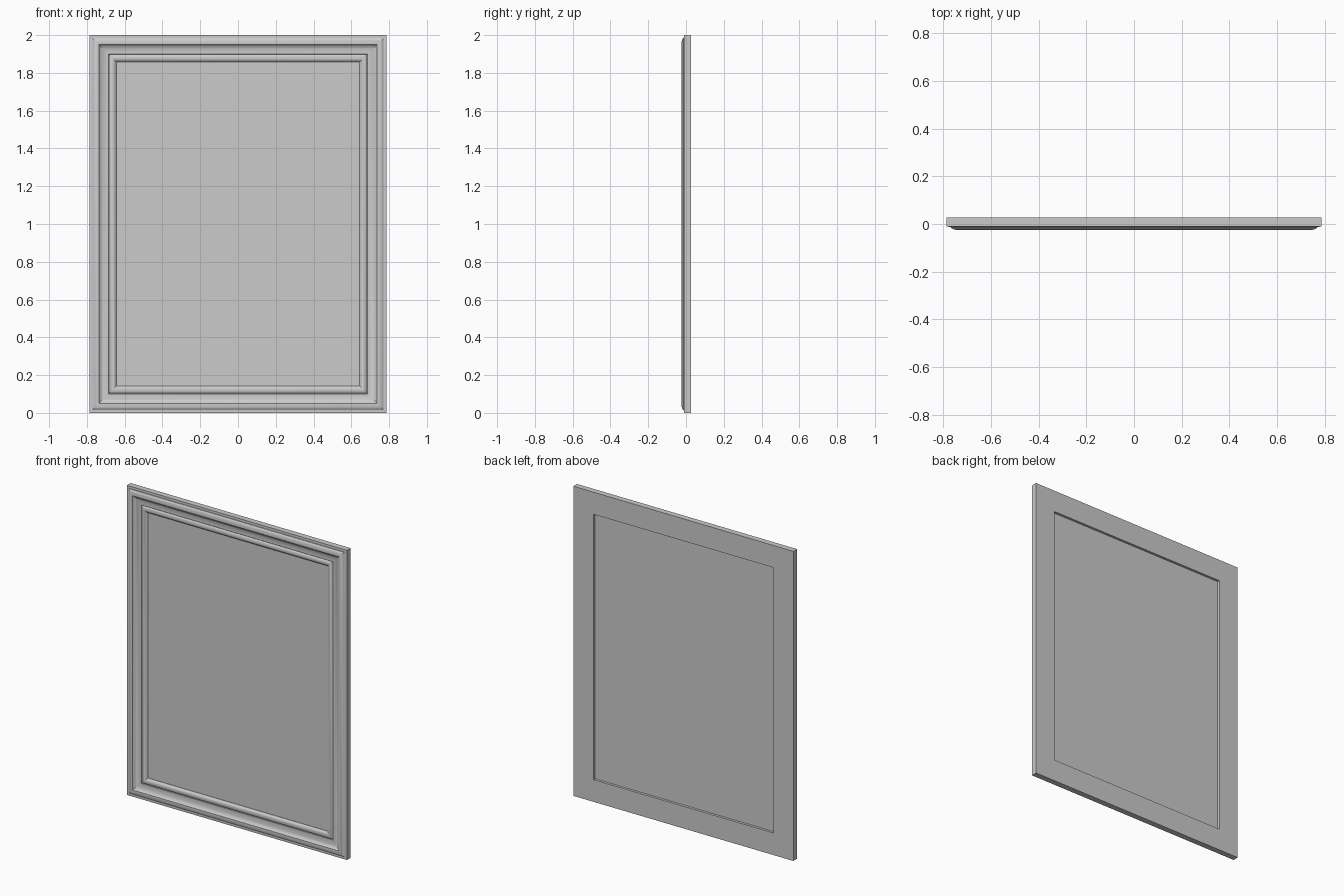
import bpy, bmesh, math

if "Cube" in bpy.data.objects:
    bpy.data.objects.remove(bpy.data.objects["Cube"])

W, H = 0.786, 2.0      # half width, height
BACK = 0.027

grey = bpy.data.materials.new("light_grey")
grey.diffuse_color = (0.6, 0.6, 0.6, 1)
grey.use_nodes = True
grey.node_tree.nodes["Principled BSDF"].inputs["Base Color"].default_value = grey.diffuse_color


def arc(x0, y0, x1, y1, bulge, n=8):
    # parabolic curve between two profile points, bulge > 0 rises to the front
    return [(x0 + (x1 - x0) * i / n,
             y0 + (y1 - y0) * i / n - bulge * 4 * (i / n) * (1 - i / n))
            for i in range(n + 1)]


def make_object(name, bm):
    bmesh.ops.recalc_face_normals(bm, faces=bm.faces)
    me = bpy.data.meshes.new(name)
    bm.to_mesh(me)
    bm.free()
    ob = bpy.data.objects.new(name, me)
    bpy.context.collection.objects.link(ob)
    me.materials.append(grey)
    bpy.ops.object.select_all(action='DESELECT')
    ob.select_set(True)
    bpy.context.view_layer.objects.active = ob
    bpy.ops.object.shade_smooth_by_angle(angle=math.radians(30))
    return ob


# Moulding section: (inset from outer edge, y)
profile = [(0, BACK), (0, -0.011), (0.015, -0.012)]
profile += arc(0.016, -0.015, 0.050, -0.024, 0.004)      # outer rounded lip
profile += arc(0.053, -0.020, 0.101, -0.008, -0.005)     # cove
profile += arc(0.103, -0.006, 0.143, -0.001, 0.011)      # inner bead
profile += [(0.143, BACK)]

# Mitred frame swept around the rectangle
bm = bmesh.new()
loops = []
for d, y in profile:
    corners = [(-W + d, d), (W - d, d), (W - d, H - d), (-W + d, H - d)]
    loops.append([bm.verts.new((x, y, z)) for x, z in corners])
for i, a in enumerate(loops):
    b = loops[(i + 1) % len(loops)]
    for k in range(4):
        m = (k + 1) % 4
        bm.faces.new((a[k], a[m], b[m], b[k]))
make_object("frame_moulding", bm)

# Flat panel set inside the frame
bm = bmesh.new()
bmesh.ops.create_cube(bm, size=1)
inset = 0.141
for v in bm.verts:
    v.co = (v.co.x * 2 * (W - inset), 0.006 + v.co.y * 0.01,
            H / 2 + v.co.z * (H - 2 * inset))
make_object("centre_panel", bm)
